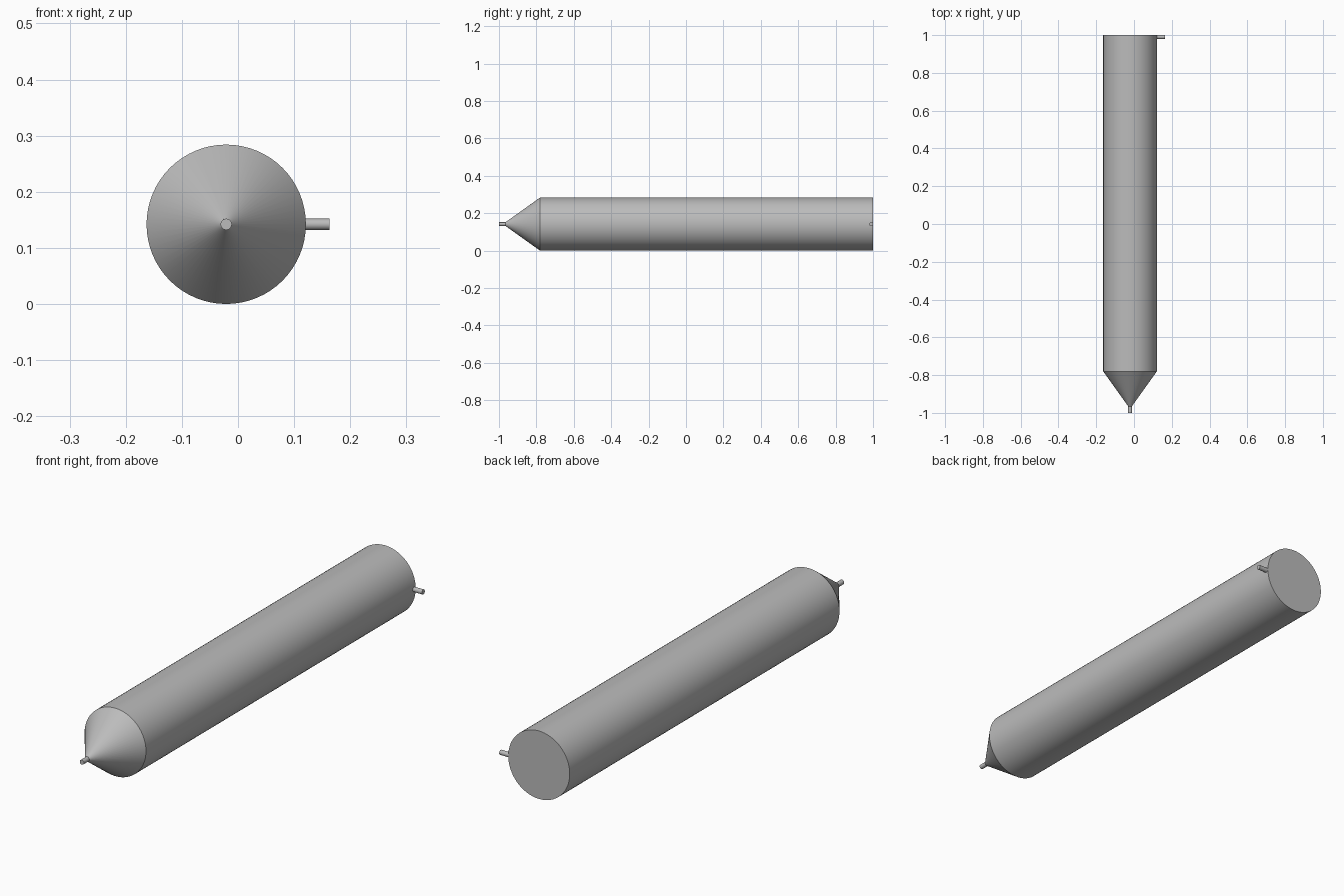
import bpy
import math
from mathutils import Vector

cube = bpy.data.objects.get("Cube")
if cube:
    bpy.data.objects.remove(cube, do_unlink=True)

# Single plain grey finish
grey = bpy.data.materials.new("plain grey")
grey.use_nodes = True
colour = (0.5, 0.5, 0.5, 1)
grey.diffuse_color = colour
grey.node_tree.nodes["Principled BSDF"].inputs["Base Color"].default_value = colour

RADIUS = 0.142
PIPE = 0.01
AXIS_X = -0.021
SHOULDER = -0.78
TIP = -0.965


def lathe(name, profile, origin, direction, sides):
    """Solid of revolution from (radius, distance) pairs, capped at both ends."""
    verts, faces = [], []
    for radius, dist in profile:
        for i in range(sides):
            a = math.tau * i / sides
            verts.append((radius * math.cos(a), radius * math.sin(a), dist))
    for r in range(len(profile) - 1):
        for i in range(sides):
            j = (i + 1) % sides
            low, high = r * sides, (r + 1) * sides
            faces.append((low + i, low + j, high + j, high + i))
    last = (len(profile) - 1) * sides
    faces.append(tuple(reversed(range(sides))))
    faces.append(tuple(range(last, last + sides)))

    mesh = bpy.data.meshes.new(name)
    mesh.from_pydata(verts, [], faces)
    mesh.materials.append(grey)
    obj = bpy.data.objects.new(name, mesh)
    bpy.context.collection.objects.link(obj)
    obj.location = origin
    obj.rotation_mode = "QUATERNION"
    obj.rotation_quaternion = Vector(direction).to_track_quat("Z", "Y")

    bpy.ops.object.select_all(action="DESELECT")
    obj.select_set(True)
    bpy.context.view_layer.objects.active = obj
    bpy.ops.object.shade_smooth_by_angle(angle=math.radians(25))
    return obj


# Long cylinder with conical nose, measured forward from the flat back
lathe("tank_body",
      [(RADIUS, 0), (RADIUS, 1 - SHOULDER), (PIPE, 1 - TIP)],
      (AXIS_X, 1, RADIUS), (0, -1, 0), 64)

# Thin outlet pipe at the nose
lathe("nose_pipe", [(PIPE, 0), (PIPE, 1 + TIP + 0.02)],
      (AXIS_X, TIP + 0.02, RADIUS), (0, -1, 0), 24)

# Thin inlet pipe on the left side, flush with the back
start = AXIS_X + RADIUS - 0.02
lathe("side_pipe", [(PIPE, 0), (PIPE, 0.163 - start)],
      (start, 1 - PIPE, RADIUS), (1, 0, 0), 24)
